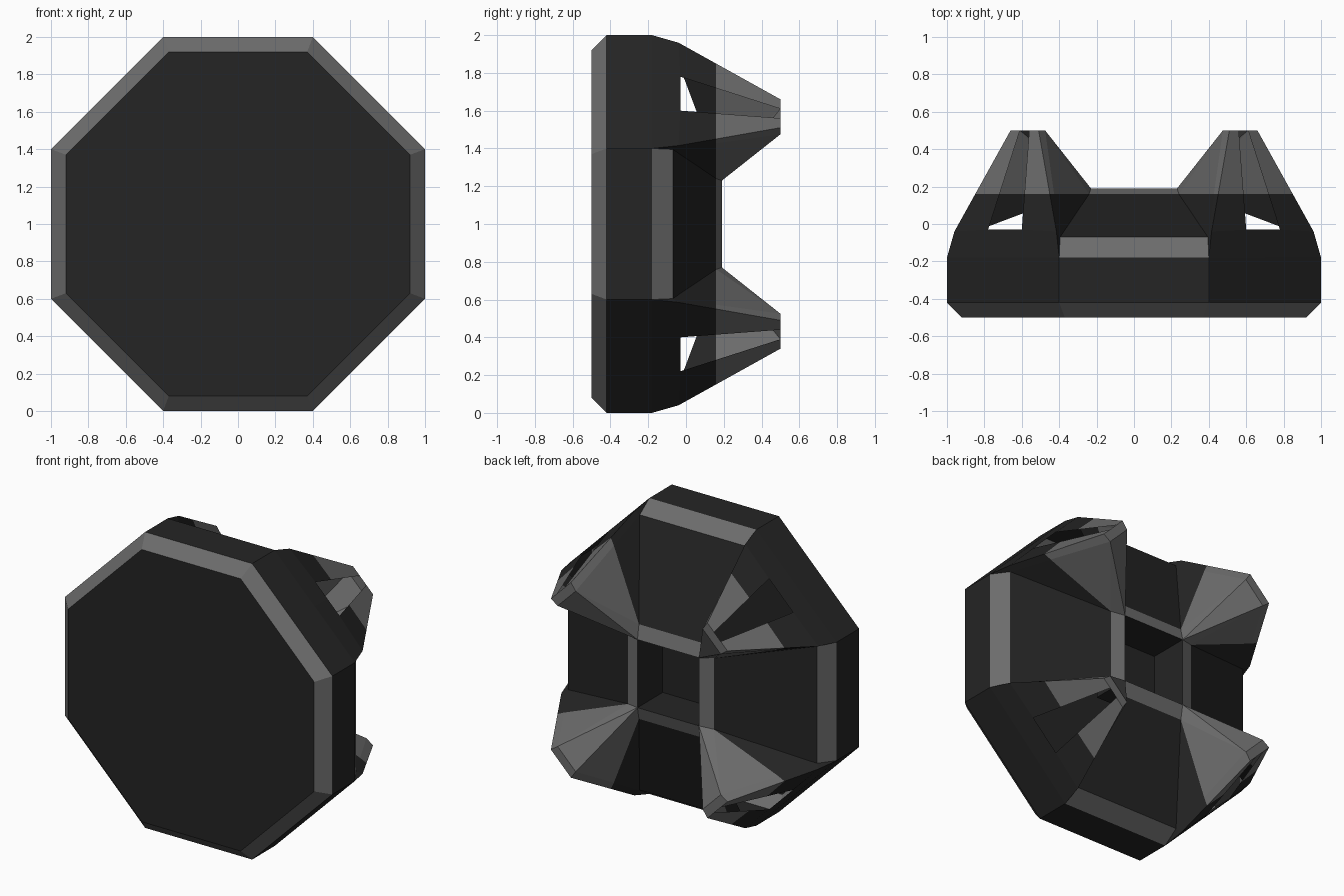
import bpy, bmesh
from mathutils import Vector

if "Cube" in bpy.data.objects:
    bpy.data.objects.remove(bpy.data.objects["Cube"])


def material(name, v):
    m = bpy.data.materials.new(name)
    m.diffuse_color = (v, v, v, 1)
    m.use_nodes = True
    m.node_tree.nodes["Principled BSDF"].inputs["Base Color"].default_value = m.diffuse_color
    return m


MATS = [material("dark_charcoal", 0.018), material("mid_grey", 0.15)]
DARK, GREY, SPLIT = 0, 1, 2
SPLIT_Y = 0.16  # claw tips turn grey behind this depth

# the eight symmetric copies of one octant
OCTANTS = [(sx, sz, sw) for sx in (1, -1) for sz in (1, -1) for sw in (False, True)]


def place(p, octant):
    a, b, y = p
    sx, sz, swap = octant
    if swap:
        a, b = b, a
    return Vector((a * sx, y, b * sz + 1))


def build(name, faces, ref, sign=1):
    """Repeat octant faces (points are across, outwards, depth) eight times."""
    bm = bmesh.new()
    for o in OCTANTS:
        r = place(ref, o)
        for pts, mat in faces:
            f = bm.faces.new([bm.verts.new(place(p, o)) for p in pts])
            f.normal_update()
            if f.normal.dot(f.calc_center_median() - r) * sign < 0:
                f.normal_flip()
            f.material_index = mat
    bmesh.ops.remove_doubles(bm, verts=bm.verts[:], dist=0.0005)
    if any(m == SPLIT for _, m in faces):
        bmesh.ops.bisect_plane(bm, geom=bm.verts[:] + bm.edges[:] + bm.faces[:],
                               plane_co=(0, SPLIT_Y, 0), plane_no=(0, 1, 0))
        for f in bm.faces:
            if f.material_index == SPLIT:
                f.material_index = GREY if f.calc_center_median().y > SPLIT_Y else DARK
    me = bpy.data.meshes.new(name)
    bm.to_mesh(me)
    bm.free()
    for m in MATS:
        me.materials.append(m)
    ob = bpy.data.objects.new(name, me)
    bpy.context.collection.objects.link(ob)
    return ob


# shared octant points
side_mid, side_end = (0, 1, -0.18), (0.4, 1, -0.18)
slope_mid, slope_end = (0, 0.93, -0.07), (0.395, 0.93, -0.07)
rim_mid, rim_end = (0, 0.32, 0.16), (0.24, 0.32, 0.16)
lip_mid, lip_end = (0, 0.23, 0.19), (0.23, 0.23, 0.19)
shoulder = (0.415, 0.96, -0.04)
slot, slot_mid = (0.6, 0.78, -0.03), (0.69, 0.69, -0.03)
tip_out, tip_slot, tip_mid = (0.51, 0.66, 0.5), (0.56, 0.61, 0.5), (0.585, 0.585, 0.5)
tip_in, tip_in_mid = (0.475, 0.61, 0.5), (0.5425, 0.5425, 0.5)

# octagonal front plate with grey chamfer
build("front_plate", [
    ([(0, 0, -0.5), (0, 0.92, -0.5), (0.37, 0.92, -0.5), (0.645, 0.645, -0.5)], DARK),
    ([(0, 0.92, -0.5), (0.37, 0.92, -0.5), (0.4, 1, -0.42), (0, 1, -0.42)], GREY),
    ([(0.37, 0.92, -0.5), (0.645, 0.645, -0.5), (0.7, 0.7, -0.42), (0.4, 1, -0.42)], GREY),
], (0, 0, 0))

# side walls, grey bevels, back slopes and grey rim of the well
build("body_shell", [
    ([(0, 1, -0.42), (0.4, 1, -0.42), side_end, side_mid], DARK),
    ([(0.4, 1, -0.42), (0.7, 0.7, -0.42), (0.7, 0.7, -0.18), side_end], DARK),
    ([side_mid, side_end, slope_end, slope_mid], GREY),
    ([slope_mid, slope_end, rim_end, rim_mid], DARK),
    ([rim_mid, rim_end, lip_end, lip_mid], GREY),
], (0, 0, -0.3))

# four hollow corner claws, each open along a slot on the outside
build("corner_claws", [
    ([side_end, (0.7, 0.7, -0.18), slot_mid, slot, shoulder], DARK),
    ([side_end, slope_end, shoulder], DARK),
    ([shoulder, slot, tip_slot, tip_out], SPLIT),
    ([slope_end, shoulder, tip_out, tip_in], SPLIT),
    ([slope_end, tip_in, rim_end], SPLIT),
    ([rim_end, tip_in, lip_end], SPLIT),
    ([lip_end, tip_in, tip_in_mid], SPLIT),
    ([tip_out, tip_slot, tip_mid, tip_in_mid, tip_in], SPLIT),
], (0.55, 0.55, -0.1))

# square well in the middle of the back
build("centre_well", [
    ([lip_mid, lip_end, (0.23, 0.23, -0.08), (0, 0.23, -0.08)], DARK),
    ([(0, 0, -0.08), (0, 0.23, -0.08), (0.23, 0.23, -0.08)], DARK),
], (0, 0, 0.1), -1)
